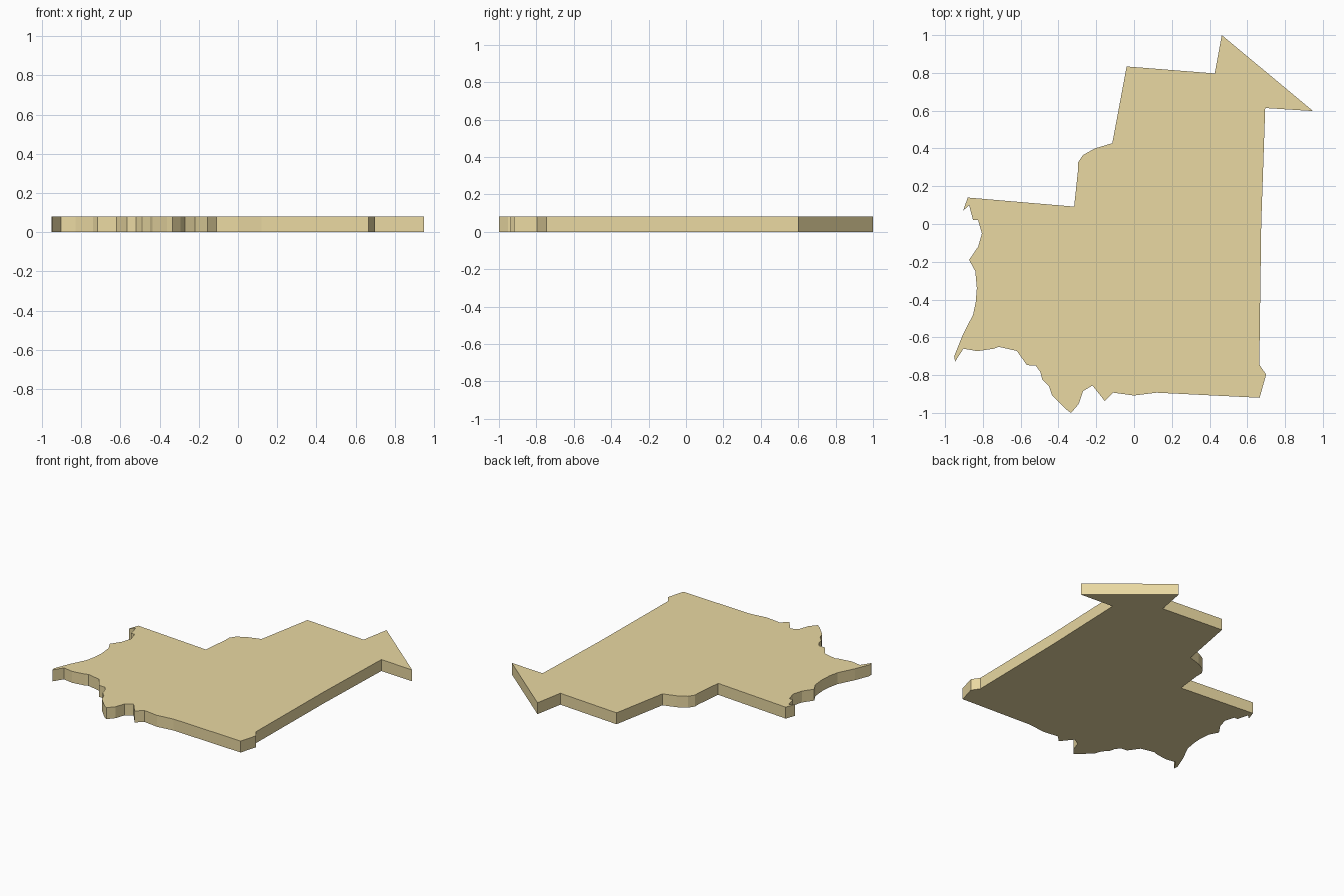
import bpy, bmesh
from mathutils import Vector

THICKNESS = 0.081

# Outline in clockwise runs, seen from above
straight_east = [(0.465, 1.0), (0.948, 0.598), (0.695, 0.614), (0.674, 0.0),
                 (0.664, -0.745), (0.70, -0.797), (0.665, -0.92)]
river_south = [(0.12, -0.893), (0.0, -0.908), (-0.11, -0.893), (-0.155, -0.937),
               (-0.22, -0.855), (-0.27, -0.885), (-0.293, -0.953), (-0.333, -1.0),
               (-0.362, -0.98), (-0.435, -0.905), (-0.45, -0.86), (-0.485, -0.825),
               (-0.495, -0.785), (-0.52, -0.75), (-0.567, -0.747), (-0.62, -0.672),
               (-0.717, -0.65), (-0.74, -0.66), (-0.83, -0.673), (-0.903, -0.66)]
coast_west = [(-0.947, -0.728), (-0.952, -0.70), (-0.91, -0.595), (-0.852, -0.48),
              (-0.838, -0.415), (-0.832, -0.34), (-0.84, -0.25), (-0.873, -0.19),
              (-0.825, -0.12), (-0.805, -0.05), (-0.825, 0.02), (-0.852, 0.02),
              (-0.873, 0.10), (-0.905, 0.07), (-0.88, 0.14)]
stepped_north = [(-0.317, 0.092), (-0.297, 0.28), (-0.297, 0.325), (-0.27, 0.365),
                 (-0.207, 0.40), (-0.115, 0.428), (-0.039, 0.834), (0.428, 0.797)]
outline = straight_east + river_south + coast_west + stepped_north

# Flat slab extruded from the outline
bm = bmesh.new()
base = bm.faces.new([bm.verts.new((x, y, 0)) for x, y in outline])
ext = bmesh.ops.extrude_face_region(bm, geom=[base], use_keep_orig=True)
top = [v for v in ext["geom"] if isinstance(v, bmesh.types.BMVert)]
bmesh.ops.translate(bm, verts=top, vec=Vector((0, 0, THICKNESS)))
bmesh.ops.recalc_face_normals(bm, faces=bm.faces[:])

# Clean triangulation of the concave top and bottom
bmesh.ops.triangulate(bm, faces=[f for f in bm.faces if len(f.verts) > 4],
                      ngon_method='EAR_CLIP')

mesh = bpy.data.meshes.new("map_slab")
bm.to_mesh(mesh)
bm.free()
slab = bpy.data.objects.new("map_slab", mesh)
bpy.context.collection.objects.link(slab)

# Sand colour
sand = bpy.data.materials.new("sand")
sand.diffuse_color = (0.82, 0.69, 0.36, 1.0)
mesh.materials.append(sand)
